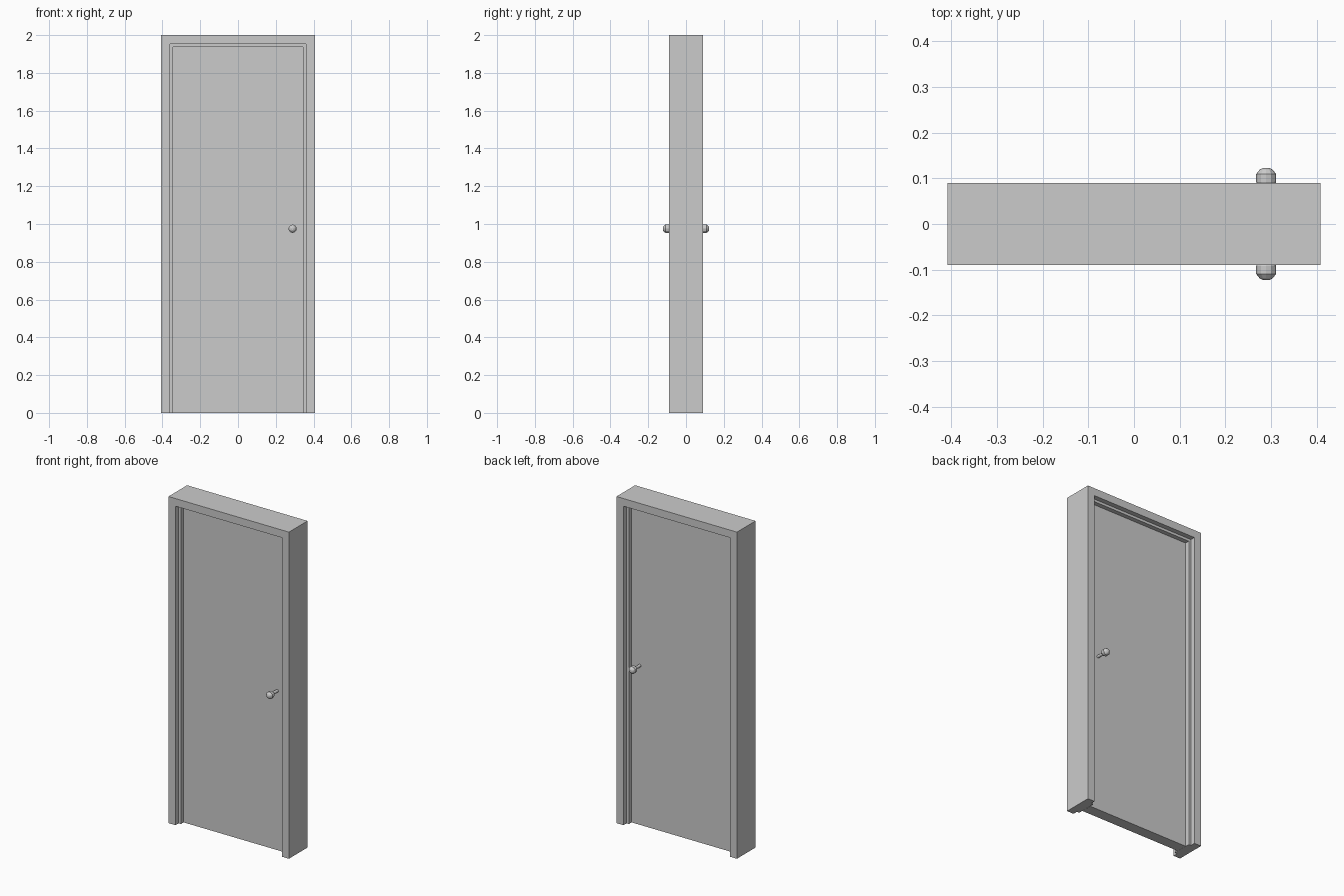
import bpy, bmesh, math

if "Cube" in bpy.data.objects:
    bpy.data.objects.remove(bpy.data.objects["Cube"])

W, H, D = 0.408, 2.0, 0.09        # frame half width, height, half depth
JAMB, STOP = 0.047, 0.063         # inset of jamb face and of door stop
STOP_Y, DOOR_Y = 0.06, 0.034      # half depths of stop and door leaf


def finish(name, bm):
    bmesh.ops.recalc_face_normals(bm, faces=bm.faces)
    me = bpy.data.meshes.new(name)
    bm.to_mesh(me)
    bm.free()
    ob = bpy.data.objects.new(name, me)
    bpy.context.collection.objects.link(ob)
    return ob


def bridge(bm, rings, closed=False):
    """Skin consecutive closed rings with quads and cap the open ends."""
    n = len(rings[0])
    for a, b in zip(rings, rings[1:]):
        for i in range(n):
            j = (i + 1) % n
            bm.faces.new((a[i], a[j], b[j], b[i]))
    bm.faces.new(rings[0])
    bm.faces.new(rings[-1])


# Door frame: stepped jamb section (inset, y) mitred around the opening
section = [(0, -D), (JAMB, -D), (JAMB, -STOP_Y), (STOP, -STOP_Y),
           (STOP, STOP_Y), (JAMB, STOP_Y), (JAMB, D), (0, D)]
bm = bmesh.new()
rings = []
for side, top in ((-1, 0), (-1, 1), (1, 1), (1, 0)):
    rings.append([bm.verts.new((side * (W - i), y, (H - i) * top))
                  for i, y in section])
bridge(bm, rings)
finish("door_frame", bm)

# Door leaf: plain slab set inside the stop
bm = bmesh.new()
bmesh.ops.create_cube(bm, size=1)
door_h = H - STOP - 0.001
bmesh.ops.scale(bm, verts=bm.verts, vec=(2 * (W - STOP) - 0.002, 2 * DOOR_Y, door_h))
bmesh.ops.translate(bm, verts=bm.verts, vec=(0, 0, door_h / 2))
finish("door_leaf", bm)

# Knobs: low-poly turned profile (radius, distance from door centre)
profile = [(0.009, 0.03), (0.009, 0.079), (0.017, 0.083), (0.022, 0.092),
           (0.022, 0.109), (0.014, 0.119), (0.006, 0.123)]
SIDES = 12
for name, s in (("front_knob", -1), ("back_knob", 1)):
    bm = bmesh.new()
    bridge(bm, [[bm.verts.new((r * math.cos(2 * math.pi * k / SIDES), s * y,
                               r * math.sin(2 * math.pi * k / SIDES)))
                 for k in range(SIDES)] for r, y in profile])
    finish(name, bm).location = (0.289, 0, 0.975)
